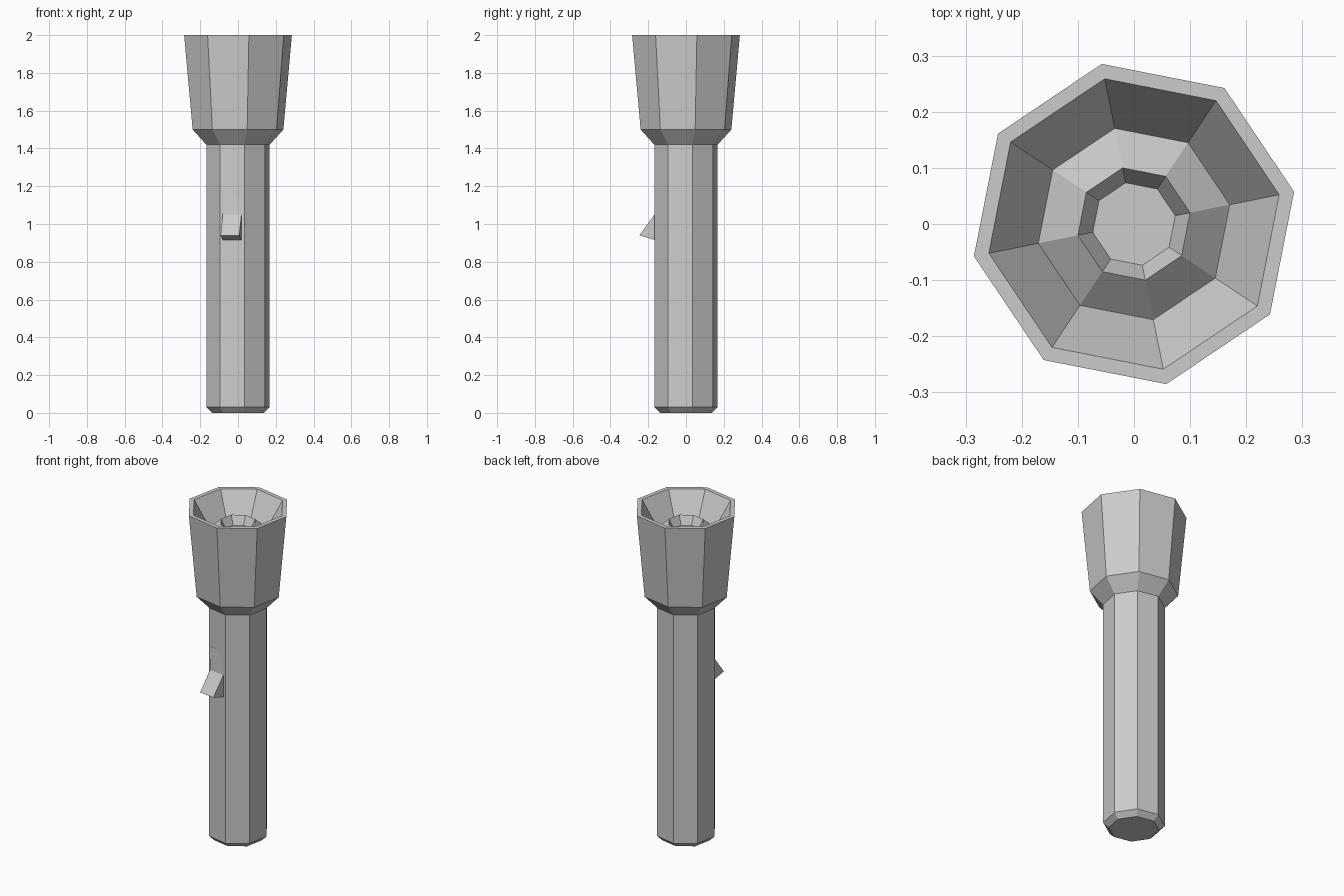
import bpy
import bmesh
import math
from mathutils import Matrix

if "Cube" in bpy.data.objects:
    bpy.data.objects.remove(bpy.data.objects["Cube"])

SIDES = 8
PHASE = math.radians(11.4)


def finish(bm, name):
    bmesh.ops.recalc_face_normals(bm, faces=bm.faces)
    mesh = bpy.data.meshes.new(name)
    bm.to_mesh(mesh)
    bm.free()
    obj = bpy.data.objects.new(name, mesh)
    bpy.context.collection.objects.link(obj)
    return obj


def lathe(name, profile):
    """Flat-faced octagonal turning, closed at both ends of the profile."""
    bm = bmesh.new()
    rings = []
    for r, z in profile:
        rings.append([bm.verts.new((r * math.cos(PHASE + i * math.tau / SIDES),
                                    r * math.sin(PHASE + i * math.tau / SIDES), z))
                      for i in range(SIDES)])
    for a, b in zip(rings, rings[1:]):
        for i in range(SIDES):
            j = (i + 1) % SIDES
            bm.faces.new((a[i], a[j], b[j], b[i]))
    bm.faces.new(rings[0])
    bm.faces.new(rings[-1])
    return finish(bm, name)


def extrude_x(name, outline, width):
    """Side outline in (y, z), extruded symmetrically along x."""
    bm = bmesh.new()
    left, right = ([bm.verts.new((s * width / 2, y, z)) for y, z in outline]
                   for s in (-1, 1))
    bm.faces.new(left)
    bm.faces.new(right)
    for i in range(len(outline)):
        j = (i + 1) % len(outline)
        bm.faces.new((left[i], left[j], right[j], right[i]))
    return bm


# Handle, flared head, reflector bowl and bulb cup as one turned shell
lathe("torch_casing", [
    (0.140, 0.00), (0.171, 0.03), (0.171, 1.42), (0.245, 1.50),   # handle, collar
    (0.291, 2.00), (0.264, 2.00),                                 # head and rim
    (0.174, 1.85), (0.102, 1.913), (0.075, 1.86),                 # bowl, bulb cup
])

# Rocker switch, turned slightly towards the handle facet it sits in
bm = extrude_x("rocker_switch", [
    (-0.09, 0.91), (-0.160, 0.915), (-0.243, 0.94),
    (-0.163, 1.05), (-0.157, 1.19), (-0.09, 1.19),
], 0.10)
bm.transform(Matrix.Rotation(math.radians(-8), 4, "Z") @ Matrix.Translation((-0.009, 0, 0)))
finish(bm, "rocker_switch")
